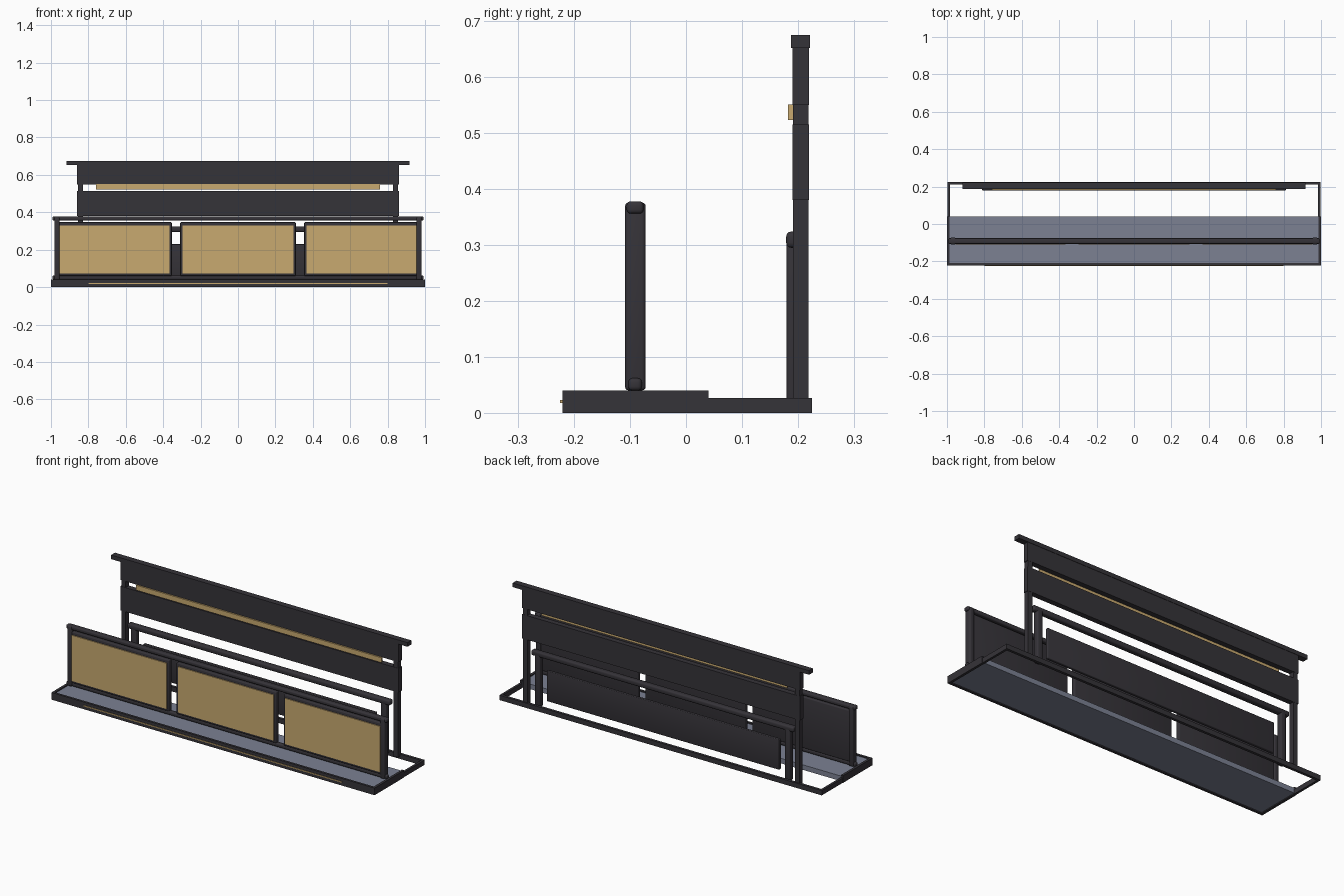
import bpy, bmesh

if "Cube" in bpy.data.objects:
    bpy.data.objects.remove(bpy.data.objects["Cube"])


def material(name, rgb):
    m = bpy.data.materials.new(name)
    m.diffuse_color = (*rgb, 1)
    m.use_nodes = True
    m.node_tree.nodes["Principled BSDF"].inputs["Base Color"].default_value = m.diffuse_color
    return m


DARK = material("charcoal_metal", (0.036, 0.033, 0.040))
GOLD = material("warm_wood", (0.58, 0.40, 0.16))
SLATE = material("slate_grey", (0.20, 0.22, 0.29))


def box(name, x, y, z, mat, bevel=0.0, segments=3):
    """Box from (min, max) ranges, with optional rounded edges."""
    bm = bmesh.new()
    bmesh.ops.create_cube(bm, size=1)
    for v in bm.verts:
        for i, (a, b) in enumerate((x, y, z)):
            v.co[i] = a if v.co[i] < 0 else b
    if bevel:
        bmesh.ops.bevel(bm, geom=bm.edges[:], offset=bevel, segments=segments,
                        profile=0.5, affect='EDGES')
    bmesh.ops.recalc_face_normals(bm, faces=bm.faces[:])
    me = bpy.data.meshes.new(name)
    bm.to_mesh(me)
    bm.free()
    me.materials.append(mat)
    ob = bpy.data.objects.new(name, me)
    bpy.context.collection.objects.link(ob)
    if bevel:
        me.shade_smooth()
        me.set_sharp_from_angle(angle=0.6)
    return ob


def pair(name, x, y, z, mat, bevel=0.0):
    """Left and right copies of a box given on the +x side."""
    box(name + "_right", x, y, z, mat, bevel)
    box(name + "_left", (-x[1], -x[0]), y, z, mat, bevel)


# Base tray with rim, floor and front accent line
box("tray_floor", (-0.988, 0.988), (-0.21, 0.039), (0.006, 0.034), SLATE)
box("tray_front_rim", (-1, 1), (-0.221, -0.208), (0, 0.04), DARK)
pair("tray_side_rim", (0.986, 1), (-0.221, 0.04), (0, 0.04), DARK)
box("tray_accent_line", (-0.8, 0.8), (-0.225, -0.220), (0.018, 0.023), GOLD)

# Open rear base frame
pair("rear_base_side", (0.985, 0.998), (0.038, 0.225), (0, 0.027), DARK)
box("rear_base_bar", (-0.998, 0.998), (0.21, 0.225), (0, 0.027), DARK)

# Front screen: posts and rounded rails
pair("front_post", (0.954, 0.982), (-0.109, -0.072), (0.04, 0.376), DARK, 0.007)
box("front_top_rail", (-0.992, 0.992), (-0.106, -0.076), (0.356, 0.378), DARK, 0.007)
box("front_bottom_rail", (-0.992, 0.992), (-0.103, -0.079), (0.04, 0.062), DARK, 0.007)

# Three framed wood panels
for label, x0, x1 in (("left", -0.968, -0.354), ("middle", -0.309, 0.309),
                      ("right", 0.354, 0.968)):
    box("panel_frame_" + label, (x0, x1), (-0.104, -0.080), (0.06, 0.347), DARK, 0.005)
    box("panel_face_" + label, (x0 + 0.013, x1 - 0.013), (-0.109, -0.102),
        (0.074, 0.330), GOLD)

# Rear backrest: tall posts, two boards, cap and accent strip
pair("back_post", (0.829, 0.856), (0.191, 0.219), (0.015, 0.655), DARK)
box("back_lower_board", (-0.86, 0.86), (0.19, 0.22), (0.38, 0.515), DARK)
box("back_upper_board", (-0.86, 0.86), (0.19, 0.22), (0.55, 0.655), DARK)
box("back_cap", (-0.917, 0.917), (0.188, 0.222), (0.652, 0.675), DARK)
box("back_accent_strip", (-0.76, 0.76), (0.182, 0.191), (0.523, 0.551), GOLD)

# Inner rear frame with low infill panel
pair("inner_post", (0.757, 0.790), (0.18, 0.212), (0.015, 0.31), DARK, 0.006)
box("inner_rail", (-0.813, 0.813), (0.179, 0.212), (0.295, 0.324), DARK, 0.009)
box("inner_panel", (-0.72, 0.72), (0.187, 0.205), (0.06, 0.23), DARK, 0.004)
